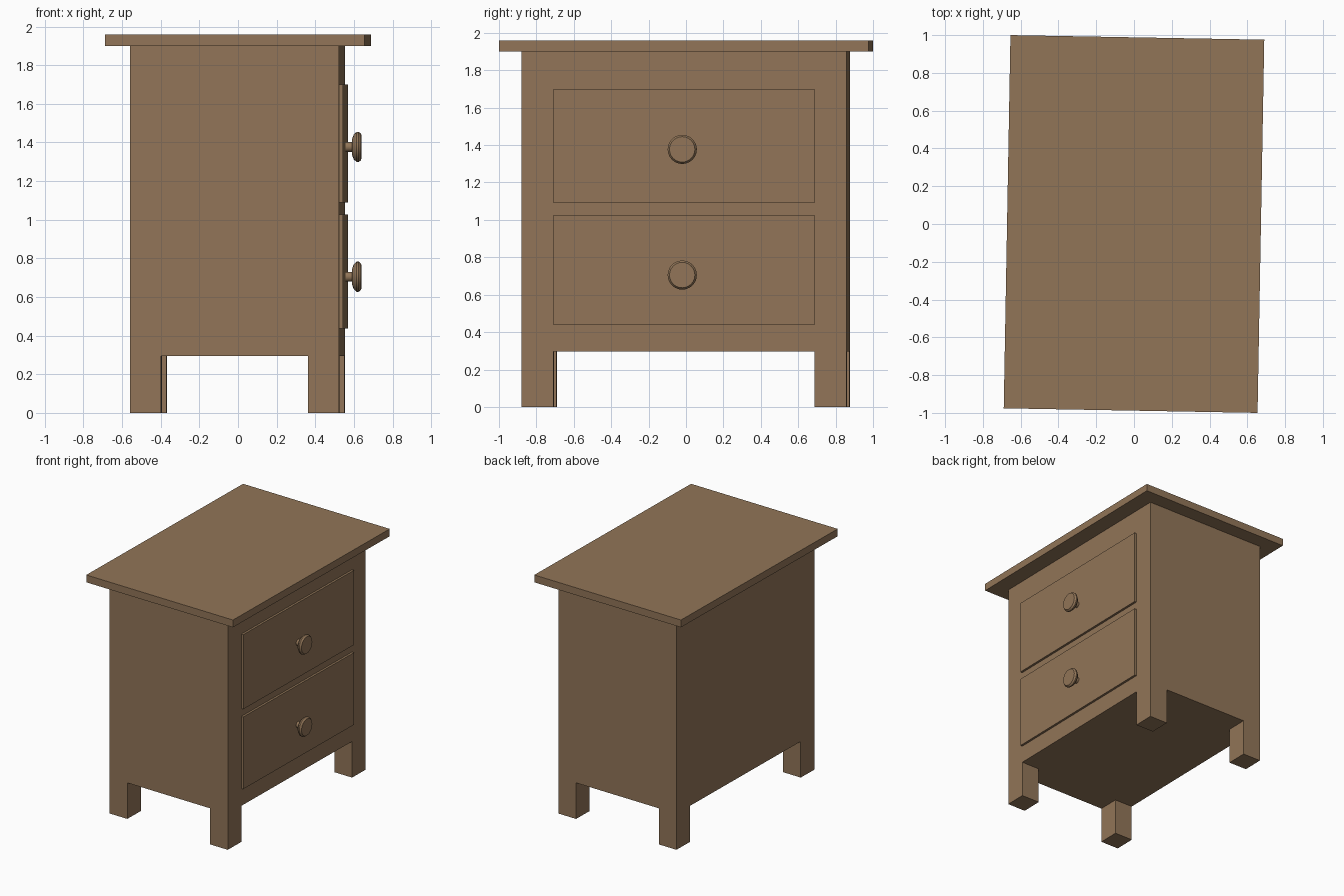
import bpy, bmesh, math
from mathutils import Matrix, Vector

if "Cube" in bpy.data.objects:
    bpy.data.objects.remove(bpy.data.objects["Cube"])

TURN = Matrix.Rotation(-0.018, 4, 'Z')   # whole cabinet sits slightly turned
wood = bpy.data.materials.new("wood")
wood.diffuse_color = (0.285, 0.178, 0.097, 1)
wood.use_nodes = True
wood.node_tree.nodes["Principled BSDF"].inputs["Base Color"].default_value = wood.diffuse_color


def finish(bm, name):
    bmesh.ops.recalc_face_normals(bm, faces=bm.faces)
    bm.transform(TURN)
    mesh = bpy.data.meshes.new(name)
    bm.to_mesh(mesh)
    bm.free()
    mesh.materials.append(wood)
    ob = bpy.data.objects.new(name, mesh)
    bpy.context.collection.objects.link(ob)
    return ob


def box(name, lo, hi):
    lo, hi = Vector(lo), Vector(hi)
    bm = bmesh.new()
    bmesh.ops.create_cube(bm, size=1, matrix=Matrix.Translation((lo + hi) / 2)
                          @ Matrix.Diagonal((*(hi - lo), 1)))
    return finish(bm, name)


# Cabinet body: floor grid raised to the top, corner cells pulled down as legs
xs = (-0.543, -0.382, 0.377, 0.539)
ys = (-0.870, -0.699, 0.696, 0.867)
bm = bmesh.new()
grid = [[bm.verts.new((x, y, 0.295)) for y in ys] for x in xs]
cells = {(i, j): bm.faces.new((grid[i][j], grid[i + 1][j], grid[i + 1][j + 1], grid[i][j + 1]))
         for i in range(3) for j in range(3)}
up = bmesh.ops.extrude_face_region(bm, geom=list(cells.values()), use_keep_orig=True)
bmesh.ops.translate(bm, vec=(0, 0, 1.605),
                    verts=[v for v in up["geom"] if isinstance(v, bmesh.types.BMVert)])
corners = [cells[i, j] for i in (0, 2) for j in (0, 2)]
for f in bmesh.ops.extrude_discrete_faces(bm, faces=corners)["faces"]:
    bmesh.ops.translate(bm, vec=(0, 0, -0.295), verts=f.verts)
finish(bm, "cabinet_body_with_legs")

# Overhanging top board
box("top_board", (-0.672, -0.988, 1.90), (0.672, 0.988, 1.96))

# Knob profile as (distance out, radius), spun round the x axis
PROFILE = [(0.550, 0.025), (0.592, 0.025), (0.592, 0.045), (0.600, 0.065),
           (0.615, 0.078), (0.625, 0.078), (0.638, 0.068)]
SIDES = 24


def knob(name, y, z):
    bm = bmesh.new()
    rings = [[bm.verts.new((x, y + r * math.cos(2 * math.pi * k / SIDES),
                            z + r * math.sin(2 * math.pi * k / SIDES)))
              for k in range(SIDES)] for x, r in PROFILE]
    for a, b in zip(rings, rings[1:]):
        for k in range(SIDES):
            n = (k + 1) % SIDES
            bm.faces.new((a[k], a[n], b[n], b[k]))
    bm.faces.new(rings[0])
    bm.faces.new(rings[-1])
    ob = finish(bm, name)
    bpy.ops.object.select_all(action='DESELECT')
    ob.select_set(True)
    bpy.context.view_layer.objects.active = ob
    bpy.ops.object.shade_smooth_by_angle(angle=math.radians(30))


# Drawer fronts with their knobs
for label, z0, z1, zk in (("upper", 1.09, 1.70, 1.377), ("lower", 0.437, 1.027, 0.705)):
    box(label + "_drawer_front", (0.52, -0.699, z0), (0.557, 0.696, z1))
    knob(label + "_drawer_knob", -0.009, zk)
